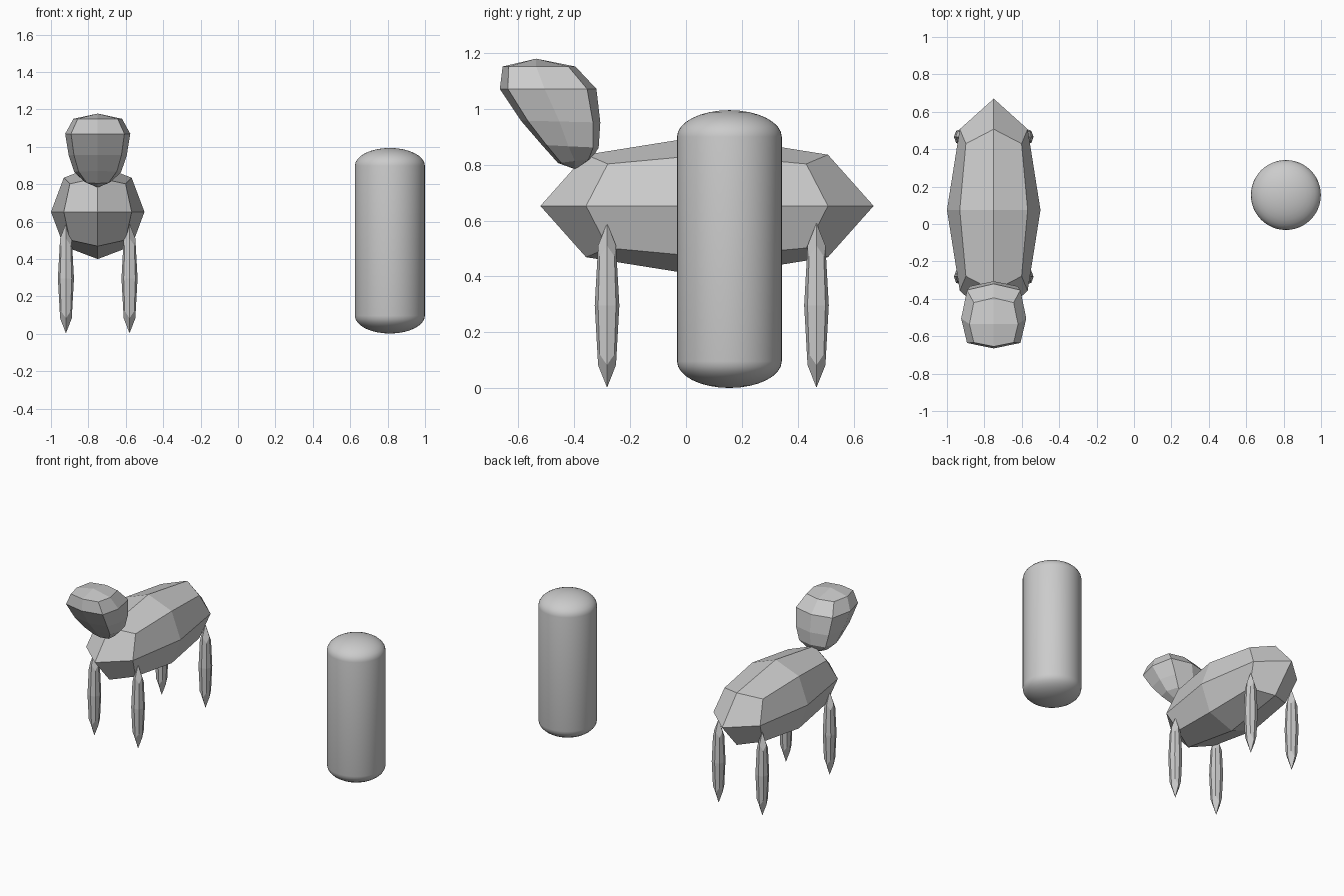
import bpy, bmesh, math

if "Cube" in bpy.data.objects:
    bpy.data.objects.remove(bpy.data.objects["Cube"])

CX = -0.75  # centre line of the animal


def finish(bm, name, smooth=False):
    bmesh.ops.recalc_face_normals(bm, faces=bm.faces)
    me = bpy.data.meshes.new(name)
    bm.to_mesh(me)
    bm.free()
    ob = bpy.data.objects.new(name, me)
    bpy.context.collection.objects.link(ob)
    for p in me.polygons:
        p.use_smooth = smooth
    return ob


def rounded_box(name, centre, half):
    """Cube with one subdivision level, sized so the rounded result fits 'half'."""
    bm = bmesh.new()
    bmesh.ops.create_cube(bm, size=2)
    k = 0.8395  # how far one level of smoothing pulls in the face centres
    for v in bm.verts:
        v.co = [c + a * h / k for c, a, h in zip(centre, v.co, half)]
    ob = finish(bm, name)
    mod = ob.modifiers.new("round", 'SUBSURF')
    mod.levels = mod.render_levels = 1


# body
rounded_box("body", (CX, 0.075, 0.652), (0.25, 0.595, 0.252))

# legs
for end, y in (("front", -0.282), ("back", 0.466)):
    for side, s in (("left", -1), ("right", 1)):
        rounded_box(f"{end}_leg_{side}", (CX + s * 0.17, y, 0.297), (0.043, 0.044, 0.294))

# head: stacked eight-sided rings (front y, side y, back y, half width, front z, back z)
rings = [(-0.655, -0.535, -0.395, 0.13, 1.15, 1.15),
         (-0.665, -0.505, -0.32, 0.174, 1.07, 1.07),
         (-0.59, -0.452, -0.306, 0.155, 0.957, 0.95),
         (-0.515, -0.42, -0.312, 0.125, 0.87, 0.86),
         (-0.457, -0.397, -0.337, 0.07, 0.805, 0.82)]
bm = bmesh.new()
loops = []
for yf, ys, yb, w, zf, zb in rings:
    loop = []
    for i in range(8):
        k = 0.82 * math.sqrt(2) if i % 2 else 1
        c, s = k * math.cos(i * math.pi / 4), k * math.sin(i * math.pi / 4)
        y = ys + (s * (yb - ys) if s > 0 else s * (ys - yf))
        loop.append(bm.verts.new((CX + w * c, y, (zf + zb) / 2 + s * (zb - zf) / 2)))
    loops.append(loop)
for a, b in zip(loops, loops[1:]):
    for i in range(8):
        j = (i + 1) % 8
        bm.faces.new((a[i], a[j], b[j], b[i]))
for loop, pole in ((loops[0], (CX, -0.535, 1.178)), (loops[-1], (CX, -0.395, 0.783))):
    p = bm.verts.new(pole)
    for i in range(0, 8, 2):
        bm.faces.new((p, loop[i], loop[i + 1], loop[(i + 2) % 8]))
finish(bm, "head")

# post: smooth cylinder with domed ends
R, CAP, TOP, N, STEPS = 0.187, 0.095, 0.992, 48, 8
profile = []
for i in range(STEPS + 1):
    t = math.pi / 2 * i / STEPS
    profile.append((R * math.sin(t), CAP * (1 - math.cos(t))))
profile += [(r, TOP - z) for r, z in reversed(profile)]
bm = bmesh.new()
verts = [bm.verts.new((r, 0, z)) for r, z in profile]
edges = [bm.edges.new(e) for e in zip(verts, verts[1:])]
bmesh.ops.spin(bm, geom=verts + edges, cent=(0, 0, 0), axis=(0, 0, 1),
               angle=2 * math.pi, steps=N)
bmesh.ops.remove_doubles(bm, verts=bm.verts, dist=1e-5)
bmesh.ops.translate(bm, verts=bm.verts, vec=(0.812, 0.155, 0.002))
finish(bm, "post", smooth=True)
